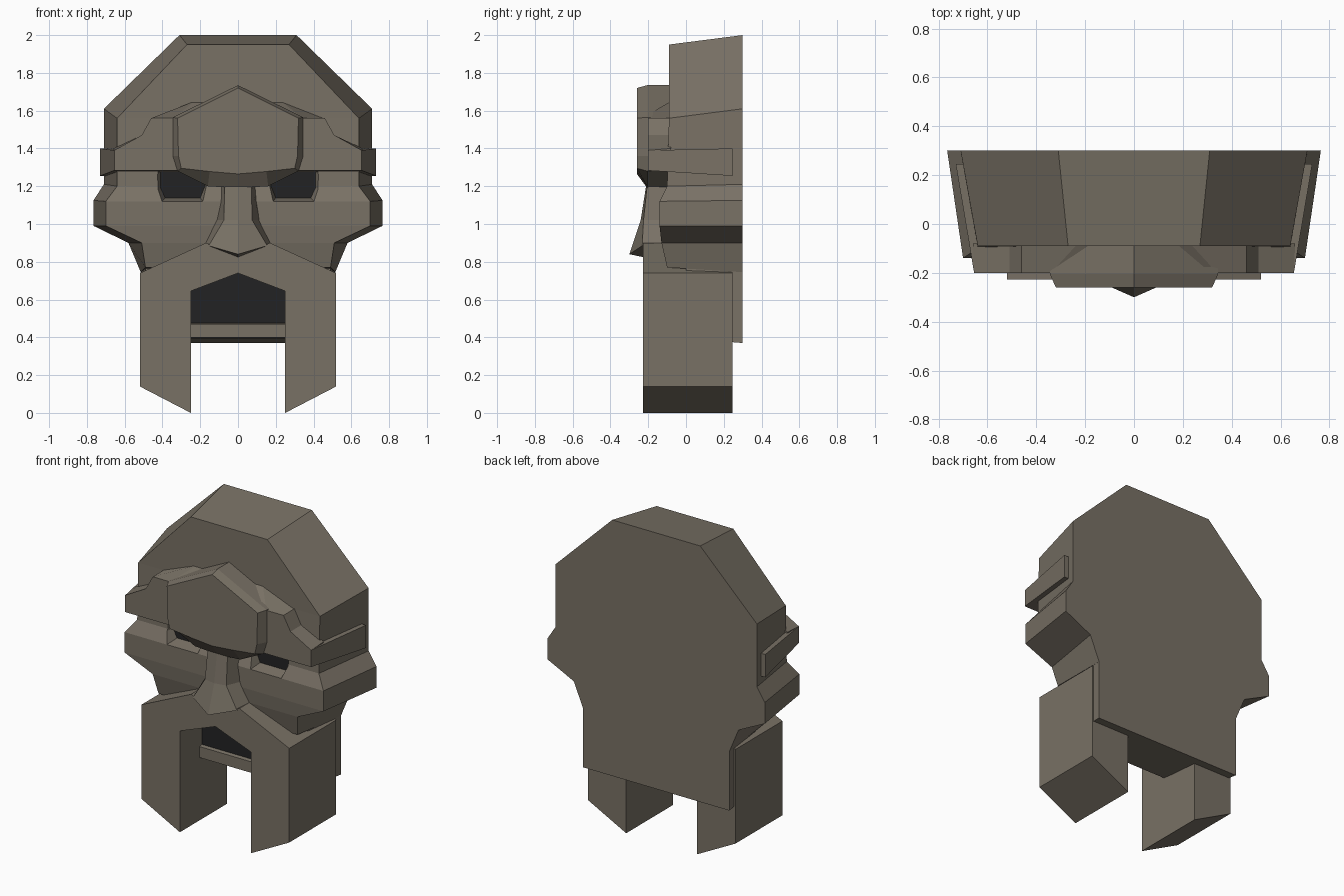
import bpy, bmesh

if "Cube" in bpy.data.objects:
    bpy.data.objects.remove(bpy.data.objects["Cube"])


def material(name, rgb):
    m = bpy.data.materials.new(name)
    m.diffuse_color = (*rgb, 1)
    m.use_nodes = True
    m.node_tree.nodes["Principled BSDF"].inputs["Base Color"].default_value = m.diffuse_color
    return m


STONE = material("brown grey stone", (0.19, 0.165, 0.13))
BLACK = material("hollow black", (0.016, 0.016, 0.017))


def sym(half):
    """Close a right-half outline (x first) with its mirror image."""
    return half + [(-p[0], *p[1:]) for p in reversed(half) if p[0] > 0]


def at(y, outline):
    """Place an x-z outline at depth y."""
    return [(x, y, z) for x, z in outline]


def loft(name, rings, mat=STONE, strips=False):
    """Skin matching rings; strips caps the first ring in level rows."""
    bm = bmesh.new()
    vs = [[bm.verts.new(p) for p in r] for r in rings]
    n = len(rings[0])
    for a, b in zip(vs, vs[1:]):
        for i in range(n):
            j = (i + 1) % n
            bm.faces.new((a[i], a[j], b[j], b[i]))
    bm.faces.new(vs[-1])
    if strips:
        f = vs[0]
        for i in range(n // 2 - 1):
            bm.faces.new((f[i], f[i + 1], f[n - 2 - i], f[n - 1 - i]))
    else:
        bm.faces.new(vs[0])
    bmesh.ops.recalc_face_normals(bm, faces=bm.faces)
    me = bpy.data.meshes.new(name)
    bm.to_mesh(me)
    bm.free()
    me.materials.append(mat)
    ob = bpy.data.objects.new(name, me)
    bpy.context.collection.objects.link(ob)
    return ob


def box(name, x, y0, y1, z0, z1, mat=STONE):
    o = [(x, z1), (x, z0), (-x, z0), (-x, z1)]
    return loft(name, [at(y0, o), at(y1, o)], mat)


# Head: tapered hood and cheeks, flat back
front = [(.27, -.09, 1.95), (.64, -.09, 1.56), (.64, -.10, 1.20), (.70, -.14, 1.12),
         (.70, -.14, .99), (.51, -.13, .90), (.49, -.10, .77)]
back = [(.31, 2.0), (.71, 1.61), (.71, 1.21), (.765, 1.125), (.765, .99), (.58, .90), (.515, .745)]
head = loft("head", [sym(front), at(.30, sym(back))], strips=True)

# Eye sockets with black floors
rim = [(.445, 1.30), (.44, 1.19), (.405, 1.118), (.185, 1.118), (.16, 1.20), (.15, 1.30)]
floor = [(.41, 1.29), (.41, 1.19), (.385, 1.138), (.20, 1.138), (.175, 1.20), (.17, 1.29)]
for side, s in (("right", 1), ("left", -1)):
    def flip(pts):
        return [(s * x, z) for x, z in pts]
    cutter = loft(side + "_eye_cutter", [at(-.15, flip(rim)), at(-.06, flip(floor))])
    cutter.hide_render = True
    cutter.hide_viewport = True
    cut = head.modifiers.new(side + "_socket", 'BOOLEAN')
    cut.operation = 'DIFFERENCE'
    cut.solver = 'EXACT'
    cut.object = cutter
    loft(side + "_eye", [at(-.064, flip(floor)), at(-.056, flip(floor))], BLACK)

# Back of the jaw, mouth hollow and lower lip
loft("jaw_back", [at(.0, sym([(.49, .85), (.49, .395)])),
                  at(.30, sym([(.515, .85), (.515, .37)]))])
box("mouth_hollow", .26, -.007, .002, .475, .755, BLACK)
loft("lower_lip", [at(-.03, sym([(.26, .47), (.26, .40)])),
                   at(.02, sym([(.26, .48), (.26, .395)]))])

# Moustache plate running down into two long legs
plate = sym([(0, .83), (.17, .90), (.52, .74), (.52, .14), (.25, 0), (.25, .645), (0, .74)])
loft("moustache_and_legs", [at(-.228, plate), at(.245, plate)])

# Nose: flat bridge flaring to a peaked tip
loft("nose", [
    sym([(0, -.21, 1.21), (.07, -.205, 1.21), (.09, -.09, 1.21)]),
    sym([(0, -.24, 1.02), (.075, -.225, 1.02), (.115, -.13, 1.02)]),
    sym([(0, -.30, .84), (.155, -.232, .885), (.17, -.13, .90)]),
    sym([(0, -.228, .825), (.155, -.225, .885), (.165, -.12, .895)])])

# Headband wrapping round the sides
loft("headband", [at(-.199, sym([(.655, 1.39), (.655, 1.283)])),
                  at(.245, sym([(.73, 1.40), (.73, 1.255)]))])

# Stepped brow
loft("brow", [
    at(-.20, sym([(0, 1.73), (.30, 1.58), (.34, 1.56), (.46, 1.56), (.51, 1.47), (.655, 1.39), (.655, 1.283)])),
    at(-.08, sym([(0, 1.735), (.165, 1.65), (.23, 1.65), (.46, 1.56), (.51, 1.47), (.66, 1.40), (.66, 1.28)]))])

# Raised centre of the brow with a sloping underside
outer = sym([(0, 1.735), (.345, 1.565), (.345, 1.36), (.32, 1.28), (.16, 1.20), (0, 1.19)])
inner = sym([(0, 1.72), (.32, 1.56), (.315, 1.36), (.30, 1.295), (.15, 1.278), (0, 1.265)])
loft("brow_centre", [at(-.26, inner), at(-.205, outer), at(-.08, outer)])
